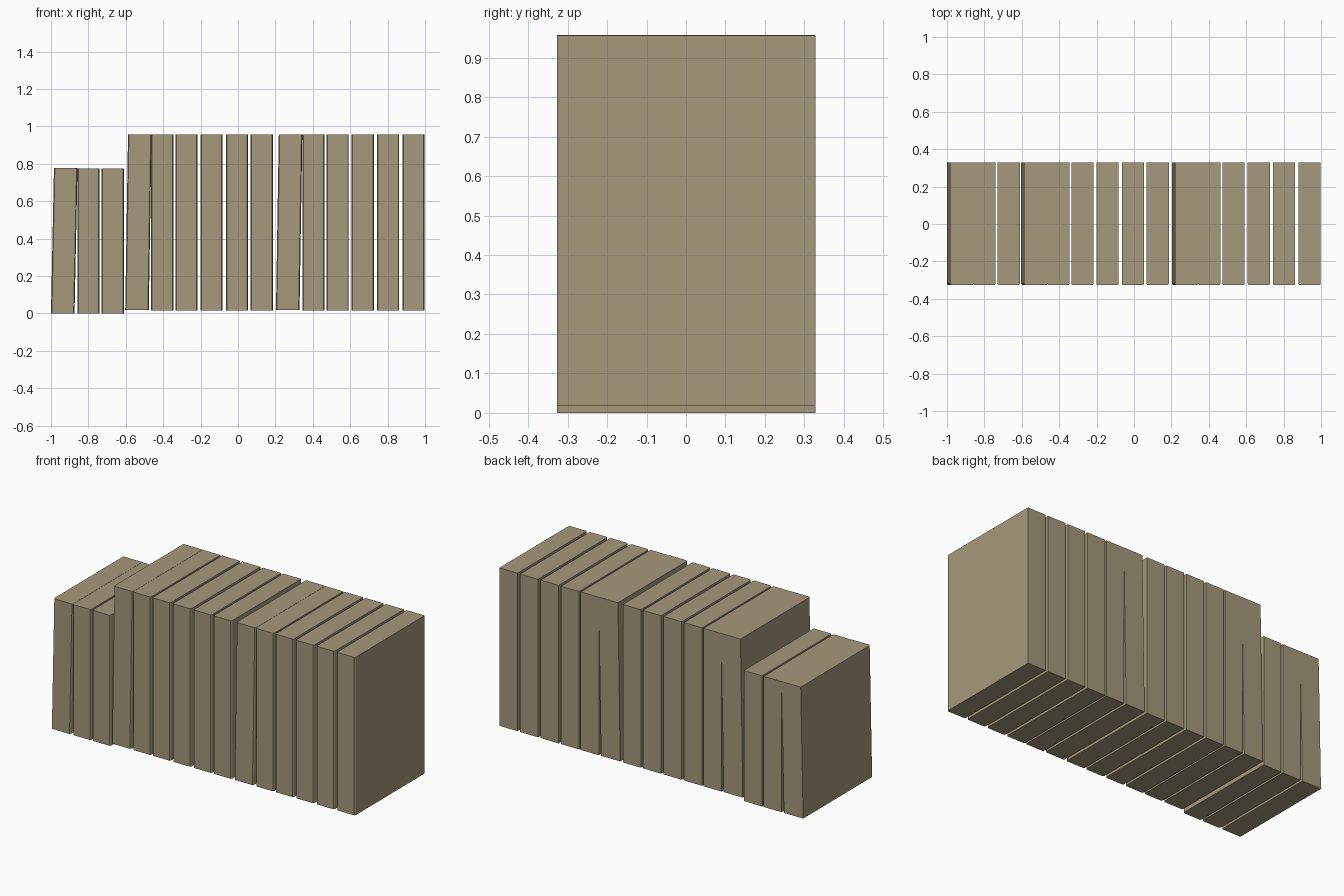
import bpy

if "Cube" in bpy.data.objects:
    bpy.data.objects.remove(bpy.data.objects["Cube"])

tan = bpy.data.materials.new("tan_cover")
tan.diffuse_color = (0.38, 0.32, 0.20, 1)
tan.use_nodes = True
tan.node_tree.nodes["Principled BSDF"].inputs["Base Color"].default_value = tan.diffuse_color

FRONT, BACK = -0.327, 0.328


def book(name, x, width, z0, z1, lean=0.0, cham=0.005):
    """Block with slightly chamfered spine edges, optionally leaning right."""
    plan = [(0, BACK), (0, FRONT + 0.008), (cham, FRONT),
            (width - cham, FRONT), (width, FRONT + 0.008), (width, BACK)]
    n = len(plan)
    verts = [(x + px, py, z0) for px, py in plan]
    verts += [(x + px + lean, py, z1) for px, py in plan]
    faces = [tuple(reversed(range(n))), tuple(range(n, 2 * n))]
    faces += [(i, (i + 1) % n, n + (i + 1) % n, n + i) for i in range(n)]
    mesh = bpy.data.meshes.new(name)
    mesh.from_pydata(verts, [], faces)
    mesh.materials.append(tan)
    obj = bpy.data.objects.new(name, mesh)
    bpy.context.collection.objects.link(obj)


# Short books on the left, the first one leaning
book("short_leaning_book", -1.0, 0.126, 0.0, 0.777, 0.016)
for i, x in enumerate((-0.859, -0.729)):
    book(f"short_book_{i + 1}", x, 0.119, 0.0, 0.776)

# Tall books, two of them leaning on their neighbours
for i, x in enumerate((-0.603, 0.203)):
    book(f"tall_leaning_book_{i + 1}", x, 0.126, 0.018, 0.957, 0.015)
upright = (-0.464, -0.335, -0.201, -0.065, 0.067,
           0.344, 0.473, 0.608, 0.743, 0.879)
for i, x in enumerate(upright):
    book(f"tall_book_{i + 1}", x, 0.119, 0.017, 0.956)
